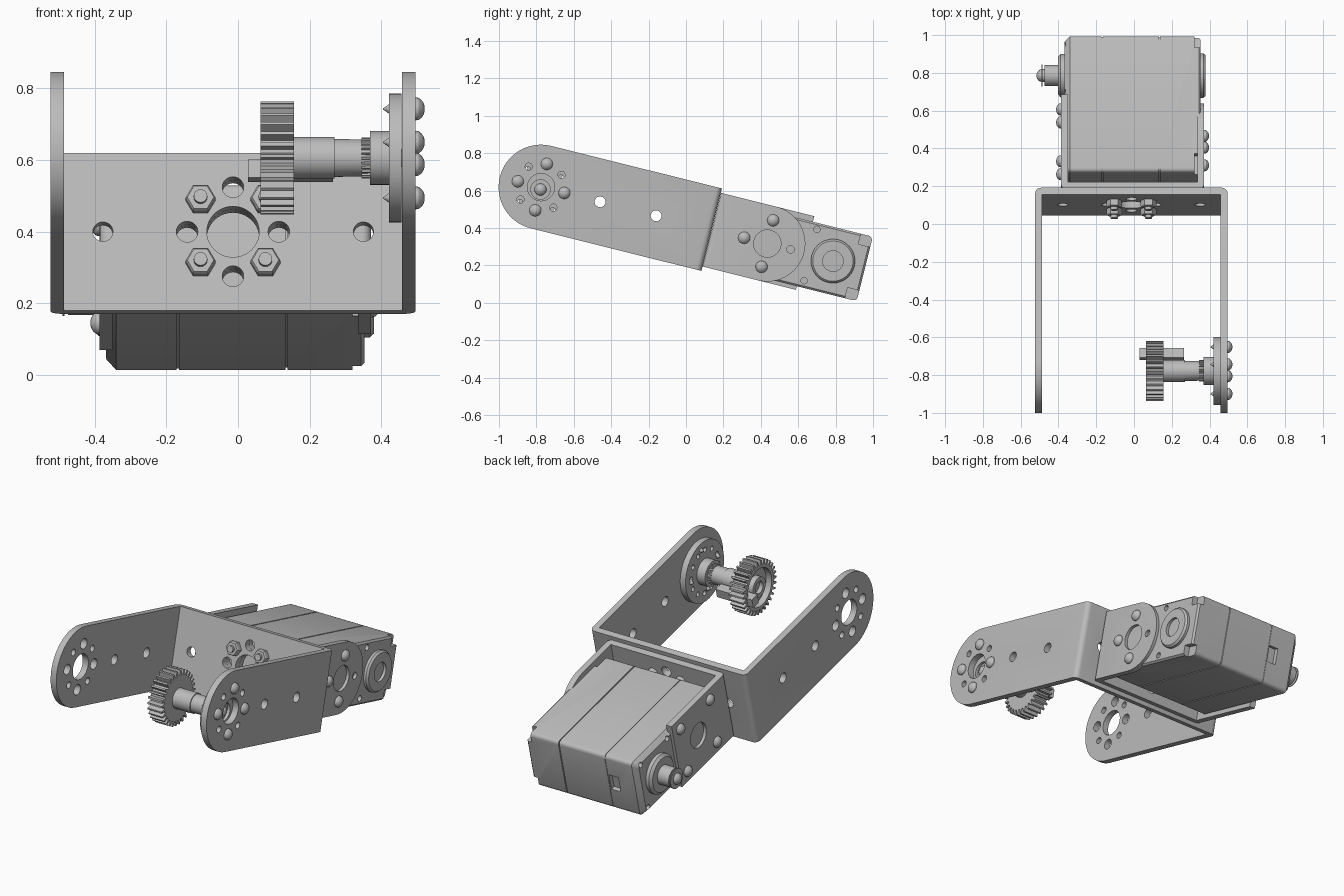
import bpy, bmesh
from math import sin, cos, pi, radians
from mathutils import Matrix

old = bpy.data.objects.get("Cube")
if old:
    bpy.data.objects.remove(old)

grey = bpy.data.materials.new("satin grey")
grey.use_nodes = True
GREY = (0.5, 0.5, 0.5, 1)
grey.diffuse_color = GREY
grey.node_tree.nodes["Principled BSDF"].inputs["Base Color"].default_value = GREY

# The whole assembly is built level, then tipped about the arm pivot
TILT = Matrix.Translation((0, -0.775, 0.618)) @ Matrix.Rotation(radians(-14), 4, "X")
PITCH = 0.128          # bolt circle radius
DIAG = PITCH * cos(pi / 4)
EAR = 1.247            # centre of the ears along the arm


def place(axis, t, a, b):
    return {"x": (t, a, b), "y": (a, t, b), "z": (a, b, t)}[axis]


def loft(bm, rings, axis):
    """Skin a list of (t, outline) along an axis and cap both ends."""
    loops = [[bm.verts.new(place(axis, t, a, b)) for a, b in pts] for t, pts in rings]
    for lo, hi in zip(loops, loops[1:]):
        for i in range(len(lo)):
            j = (i + 1) % len(lo)
            bm.faces.new((lo[i], lo[j], hi[j], hi[i]))
    bm.faces.new(loops[0])
    bm.faces.new(loops[-1])


def arc(ca, cb, r, a0, a1, n):
    return [(ca + r * cos(radians(a0 + (a1 - a0) * i / n)),
             cb + r * sin(radians(a0 + (a1 - a0) * i / n))) for i in range(n + 1)]


def circle(ca, cb, r, n=32):
    return arc(ca, cb, r, 0, 360, n)[:-1]


def lathe(bm, profile, ca=0, cb=0, axis="x", n=32):
    loft(bm, [(t, circle(ca, cb, r, n)) for t, r in profile], axis)


def rod(bm, t0, t1, r, ca, cb, axis="x", n=24):
    lathe(bm, [(t0, r), (t1, r)], ca, cb, axis, n)


def box(bm, x0, x1, v0, v1, w0, w1):
    loft(bm, [(x0, [(v0, w0), (v1, w0), (v1, w1), (v0, w1)]),
              (x1, [(v0, w0), (v1, w0), (v1, w1), (v0, w1)])], "x")


def mesh_of(name, bm):
    bmesh.ops.recalc_face_normals(bm, faces=bm.faces)
    me = bpy.data.meshes.new(name)
    bm.to_mesh(me)
    bm.free()
    return me


def link(name, me, matrix=TILT):
    ob = bpy.data.objects.new(name, me)
    bpy.context.scene.collection.objects.link(ob)
    ob.matrix_world = matrix
    return ob


def part(name, bm, cutter=None):
    """Finish a part, carving it with the cutter shapes if given."""
    ob = link(name, mesh_of(name, bm))
    if cutter:
        tool = link(name + "_cutter", mesh_of("cutter", cutter))
        tool.hide_render = True
        mod = ob.modifiers.new("cut", "BOOLEAN")
        mod.object, mod.solver = tool, "EXACT"
        dg = bpy.context.evaluated_depsgraph_get()
        ob.data = bpy.data.meshes.new_from_object(ob.evaluated_get(dg))
        ob.modifiers.clear()
        bpy.data.objects.remove(tool)
    ob.data.materials.clear()
    ob.data.materials.append(grey)
    ob.data.shade_smooth()
    ob.data.set_sharp_from_angle(angle=radians(30))
    return ob


def u_profile(x0, x1, back, tip, t=0.037, r=0.03):
    s = 1 if tip > back else -1
    left = [(x, back + s * (y + r)) for x, y in arc(x0 + r, 0, r, 180, 270, 5)]
    right = [(x, back + s * (y + r)) for x, y in arc(x1 - r, 0, r, 270, 360, 5)]
    web = back + s * t
    return [(x0, tip)] + left + right + [(x1, tip), (x1 - t, tip), (x1 - t, web),
                                         (x0 + t, web), (x0 + t, tip)]


def round_off(bm, centre, r, s, x0, x1):
    """Cutter that leaves a half-round end."""
    end = [(centre + s * a, b) for a, b in arc(0, 0, r, 90, -90, 32)]
    far = centre + s * (r + 0.15)
    outline = [(centre, r + .1)] + end + [(centre, -r - .1), (far, -r - .1), (far, r + .1)]
    loft(bm, [(x0, outline), (x1, outline)], "x")


def around(radius, count, start=0):
    return [(radius * cos(start + 2 * pi * i / count), radius * sin(start + 2 * pi * i / count))
            for i in range(count)]


MID = -0.014           # bracket centre across the width


def web_holes(bm):
    rod(bm, 0.85, 1.02, 0.073, MID, 0, "y", 40)
    for a, b in around(PITCH, 4):
        rod(bm, 0.85, 1.02, 0.03, MID + a, b, "y")


# Long arm bracket
bm, cut = bmesh.new(), bmesh.new()
arm = u_profile(-0.523, 0.495, 0.94, -0.3)
loft(bm, [(-0.227, arm), (0.227, arm)], "z")
round_off(cut, 0, 0.227, -1, -0.6, 0.6)
rod(cut, -0.6, 0.6, 0.073, 0, 0, n=40)
for a, b in around(PITCH, 4):
    rod(cut, -0.6, 0.6, 0.03, a, b)
for a, b in around(PITCH, 4, pi / 4):
    rod(cut, -0.6, 0.6, 0.019, a, b)
for v in (0.325, 0.634):
    rod(cut, -0.6, 0.6, 0.029, v, 0)
web_holes(cut)
for x in (-0.377, 0.35):
    rod(cut, 0.85, 1.02, 0.028, x, 0, "y")
part("arm_bracket", bm, cut)

# Motor bracket: one round ear, one square ear
bm, cut = bmesh.new(), bmesh.new()
cradle = u_profile(-0.386, 0.371, 0.941, 1.455, 0.036, 0.025)
loft(bm, [(-0.203, cradle), (0.203, cradle)], "z")
round_off(cut, EAR, 0.203, 1, 0.3, 0.45)
rod(cut, -0.5, 0.5, 0.073, EAR, 0, n=40)
rod(cut, 0.3, 0.5, 0.02, EAR + PITCH, 0)
web_holes(cut)
part("motor_bracket", bm, cut)


# Motor case with seams, notched corners, screw holes and a port
def case_outline(inset):
    v0, v1, w0, w1, r = 1.04 + inset, 1.785 - inset, -0.183 + inset, 0.172 - inset, 0.022
    return (arc(v1 - r, w1 - r, r, 0, 90, 4) + arc(v0 + r, w1 - r, r, 90, 180, 4)
            + arc(v0 + r, w0 + r, r, 180, 270, 4) + arc(v1 - r, w0 + r, r, 270, 360, 4))


steps = [(-0.368, 0.025), (-0.34, 0)]
for seam, depth in ((-0.168, 0.003), (0.135, 0.006)):
    steps += [(seam - .003, 0), (seam - .003, depth), (seam + .003, depth), (seam + .003, 0)]
steps += [(0.343, 0), (0.353, 0.01)]
bm, cut = bmesh.new(), bmesh.new()
loft(bm, [(x, case_outline(i)) for x, i in steps], "x")
for v0, v1 in ((0.98, 1.14), (1.72, 1.85)):
    for w0, w1 in ((-0.25, -0.125), (0.115, 0.25)):
        box(cut, 0.32, 0.45, v0, v1, w0, w1)
for w in (-0.145, 0.138):
    rod(cut, 0.33, 0.4, 0.017, 1.486, w)
    for v in (1.486, 1.74):
        rod(cut, -0.4, -0.345, 0.015, v, w)
box(cut, -0.235, -0.175, 1.76, 1.85, -0.05, 0.045)
part("motor_case", bm, cut)

# Motor bosses and output shaft
bm = bmesh.new()
lathe(bm, [(0.34, .118), (.368, .118), (.379, .108), (.379, .055), (.362, .055)], 1.61, -0.006)
part("bearing_boss", bm)
bm = bmesh.new()
lathe(bm, [(-0.35, .115), (-.388, .115), (-.402, .1), (-.402, .056), (-.475, .056), (-.475, .035),
           (-.484, .035), (-.484, .058), (-.49, .058)], 1.61, -0.006)
part("output_shaft", bm)

# Horn disc, hub and stepped shaft
LOW = -0.013
bm, cut = bmesh.new(), bmesh.new()
lathe(bm, [(.44, .052), (.457, .052), (.457, .18), (.422, .18), (.422, .075), (.368, .075),
           (.368, .051), (.27, .053), (.27, .058), (.12, .058)], 0, LOW, n=48)
for a, b in around(PITCH, 12, pi / 12):
    rod(cut, 0.4, 0.48, 0.014, a, b + LOW, n=16)
part("horn_and_shaft", bm, cut)


def toothed(root, tip, teeth):
    pts = []
    for i in range(teeth):
        for f, r in ((-0.32, root), (-0.14, tip), (0.14, tip), (0.32, root)):
            t = 2 * pi * (i + f) / teeth
            pts.append((r * cos(t), LOW + r * sin(t)))
    return pts


bm = bmesh.new()
loft(bm, [(x, toothed(0.049, 0.057, 24)) for x in (0.345, 0.37)], "x")
part("shaft_spline", bm)

# Gear with a recessed face, and its stop block
bm, cut = bmesh.new(), bmesh.new()
loft(bm, [(x, toothed(0.13, 0.158, 30)) for x in (0.063, 0.156)], "x")
lathe(cut, [(0.0, .112), (.1, .112), (.1, .06), (.066, .06), (.066, .035), (.09, .035)], 0, LOW)
part("gear", bm, cut)
bm = bmesh.new()
box(bm, 0.028, 0.265, 0.07, 0.123, -0.052, 0.0)
part("stop_block", bm)

# Nuts with bolt shanks on the arm bracket web
for i, (a, b) in enumerate(around(PITCH, 4, pi / 4)):
    bm = bmesh.new()
    lathe(bm, [(0.904, .042), (.875, .042), (.868, .037)], MID + a, b, "y", 6)
    rod(bm, 0.852, 0.9, 0.019, MID + a, b, "y", 16)
    part(f"nut_{i + 1}", bm)

# Domed cross-head screw, then copies at every fixing point
bm, cut = bmesh.new(), bmesh.new()
lathe(bm, [(-0.015, .018), (0, .018), (0, .032), (.009, .031), (.018, .024), (.024, .014), (.026, .005)], n=24)
box(cut, 0.013, 0.05, -0.02, 0.02, -0.004, 0.004)
box(cut, 0.013, 0.05, -0.004, 0.004, -0.02, 0.02)
screw = part("horn_centre_screw", bm, cut)
screw.matrix_world = TILT @ Matrix.Translation((0.44, 0, LOW))


def add_screws(name, spots, turn):
    for i, spot in enumerate(spots):
        link(f"{name}_{i + 1}", screw.data,
             TILT @ Matrix.Translation(spot) @ Matrix.Rotation(radians(turn), 4, "Z"))


add_screws("horn_screw", [(0.495, a, b) for a, b in around(PITCH, 4)], 0)
add_screws("round_ear_screw", [(0.371, EAR + a, b) for a, b in around(PITCH, 4)[1:]], 0)
add_screws("square_ear_screw", [(-0.386, EAR + a, b) for a, b in around(0.2, 4, pi / 4)], 180)
add_screws("web_screw", [(MID + a, 0.977, b) for a, b in around(PITCH, 4, pi / 4)], 90)
add_screws("output_screw", [(-0.49, 1.61, -0.006)], 180)

# Pointed screw tips behind the horn
for i, (a, b) in enumerate(around(PITCH, 4)):
    bm = bmesh.new()
    lathe(bm, [(0.43, .018), (.422, .014), (.404, .001)], a, b, n=12)
    part(f"screw_tip_{i + 1}", bm)
